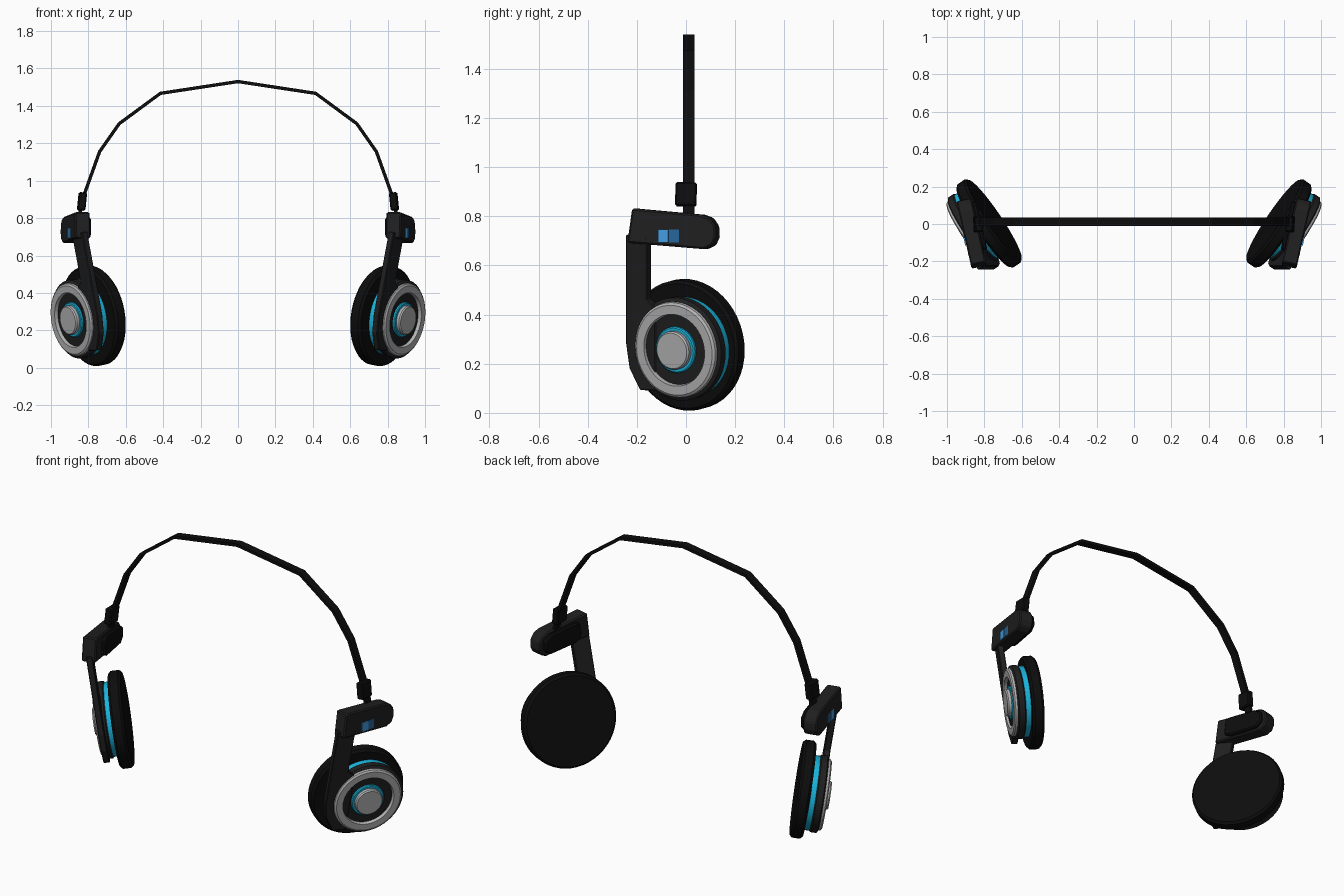
import bpy, bmesh, math
from mathutils import Vector, Matrix

if "Cube" in bpy.data.objects:
    bpy.data.objects.remove(bpy.data.objects["Cube"])


def material(name, rgb):
    m = bpy.data.materials.new(name)
    m.diffuse_color = (*rgb, 1)
    m.use_nodes = True
    m.node_tree.nodes["Principled BSDF"].inputs["Base Color"].default_value = m.diffuse_color
    return m


BLACK = material("black", (0.004, 0.004, 0.004))
DARK = material("dark_grey", (0.014, 0.014, 0.014))
SILVER = material("silver", (0.45, 0.45, 0.45))
CYAN = material("cyan", (0.01, 0.46, 0.72))
BLUE = material("blue", (0.06, 0.34, 0.75))
DEEP_BLUE = material("deep_blue", (0.02, 0.13, 0.32))


def frame(origin, a, b, c):
    """Matrix from local (a, b, c) axes to world."""
    m = Matrix((a, b, c)).transposed().to_4x4()
    m.translation = origin
    return m


def finish(name, bm, mat, mirror=True, bevel=0, smooth=False):
    bmesh.ops.recalc_face_normals(bm, faces=bm.faces)
    me = bpy.data.meshes.new(name)
    bm.to_mesh(me)
    bm.free()
    me.materials.append(mat)
    ob = bpy.data.objects.new(name, me)
    bpy.context.collection.objects.link(ob)
    if smooth:
        bpy.context.view_layer.objects.active = ob
        ob.select_set(True)
        bpy.ops.object.shade_smooth_by_angle(angle=math.radians(30))
        ob.select_set(False)
    if bevel:
        mod = ob.modifiers.new("edge", "BEVEL")
        mod.width = bevel
        mod.segments = 1
    if mirror:
        ob.modifiers.new("other_side", "MIRROR")
    return ob


def prism(name, mtx, outline, d0, d1, mat, **kw):
    """Outline in local a/b, extruded along local c."""
    bm = bmesh.new()
    lo = [bm.verts.new(mtx @ Vector((x, y, d0))) for x, y in outline]
    hi = [bm.verts.new(mtx @ Vector((x, y, d1))) for x, y in outline]
    bm.faces.new(lo[::-1])
    bm.faces.new(hi)
    n = len(outline)
    for i in range(n):
        j = (i + 1) % n
        bm.faces.new((lo[i], lo[j], hi[j], hi[i]))
    return finish(name, bm, mat, **kw)


def lathe(name, mtx, profile, mat, closed=False, seg=48):
    """Profile of (radius, depth) spun about local c."""
    bm = bmesh.new()
    rings = []
    for r, d in profile:
        rings.append([bm.verts.new(mtx @ Vector((r * math.cos(t), r * math.sin(t), d)))
                      for t in (2 * math.pi * k / seg for k in range(seg))])
    pairs = list(zip(rings, rings[1:]))
    if closed:
        pairs.append((rings[-1], rings[0]))
    else:
        bm.faces.new(rings[0])
        bm.faces.new(rings[-1])
    for p, q in pairs:
        for k in range(seg):
            j = (k + 1) % seg
            bm.faces.new((p[k], p[j], q[j], q[k]))
    return finish(name, bm, mat, smooth=True)


def rect(x0, x1, y0, y1):
    return [(x0, y0), (x1, y0), (x1, y1), (x0, y1)]


# Ear cup frame: c points outward, forward and slightly down
n = Vector((0.82, -0.55, -0.15)).normalized()
v = Vector((-n.z, 0, n.x)).normalized()
u = v.cross(n)
P = Vector((0.775, 0.003, 0.277))
pad = frame(P, u, v, n)
cup = frame(P + 0.025 * u, u, v, n)

# Ear cup discs
lathe("ear_pad", pad, [(0.256, -0.035), (0.268, -0.022), (0.268, 0.022), (0.256, 0.035)], BLACK)
lathe("glow_disc", cup, [(0.205, 0.03), (0.205, 0.07)], CYAN)
lathe("cup_housing", cup, [(0.205, 0.065), (0.212, 0.072), (0.212, 0.105), (0.2, 0.112)], DARK)
lathe("silver_ring", cup, [(0.198, 0.108), (0.195, 0.124), (0.185, 0.131),
                           (0.148, 0.131), (0.143, 0.108)], SILVER, closed=True)
lathe("cyan_ring", cup, [(0.095, 0.108), (0.095, 0.122), (0.09, 0.126)], CYAN)
lathe("centre_knob", cup, [(0.079, 0.12), (0.079, 0.142), (0.073, 0.149)], SILVER)

# Flat arm rising along the front of the cup
prism("cup_arm", cup, [(-0.245, 0.45), (-0.142, 0.45), (-0.142, 0.19), (-0.1, 0.165),
                       (-0.1, -0.18), (-0.177, -0.185), (-0.228, -0.1), (-0.245, 0)],
      0.083, 0.118, DARK, bevel=0.004)

# Hinge bracket, turned slightly outward toward the back
a = Vector((0.22, 0.975, 0)).normalized()
up = Vector((0, 0, 1))
bracket = frame(Vector((0.868, -0.24, 0)), a, up, a.cross(up))
prism("hinge_bracket", bracket,
      [(0, 0.692), (0.02, 0.832), (0.31, 0.806), (0.345, 0.793), (0.368, 0.76),
       (0.37, 0.715), (0.355, 0.682), (0.32, 0.666)], -0.082, 0, DARK, bevel=0.007)
prism("bracket_inner_pad", bracket,
      [(0.08, 0.71), (0.09, 0.8), (0.12, 0.81), (0.3, 0.795), (0.345, 0.77),
       (0.35, 0.71), (0.31, 0.68), (0.12, 0.69)], -0.105, -0.078, BLACK, bevel=0.008)

# Slider switch on the outer face
prism("switch_button", bracket, rect(0.13, 0.173, 0.693, 0.747), -0.01, 0.006, BLUE)
prism("switch_slot", bracket, rect(0.173, 0.217, 0.693, 0.747), -0.01, 0.002, DEEP_BLUE)

# Clamp gripping the end of the band
lean = Vector((-0.1, 0.03, 1)).normalized()
side = Vector((0.05, 1, 0)).normalized()
side = (side - side.dot(lean) * lean).normalized()
clamp = frame(Vector((0.834, 0, 0.889)), side, lean, side.cross(lean))
prism("band_clamp", clamp, rect(-0.043, 0.043, -0.048, 0.048), -0.021, 0.021, BLACK, bevel=0.006)

# Faceted head band: strip offset along averaged normals
half = [(0.415, 1.467), (0.635, 1.305), (0.74, 1.155), (0.828, 0.91), (0.853, 0.79)]
path = [Vector((-x, z)) for x, z in reversed(half)] + [Vector((0, 1.53))] + [Vector(p) for p in half]
outer, inner = [], []
for i, p in enumerate(path):
    t = (path[min(i + 1, len(path) - 1)] - path[max(i - 1, 0)]).normalized()
    off = Vector((-t.y, t.x)) * 0.009
    outer.append(p + off)
    inner.append(p - off)
bm = bmesh.new()
rows = [[bm.verts.new((q.x, y, q.y)) for q, y in ((o, -0.012), (o, 0.034), (k, 0.034), (k, -0.012))]
        for o, k in zip(outer, inner)]
for r, s in zip(rows, rows[1:]):
    for k in range(4):
        j = (k + 1) % 4
        bm.faces.new((r[k], r[j], s[j], s[k]))
bm.faces.new(rows[0])
bm.faces.new(rows[-1])
finish("head_band", bm, BLACK, mirror=False)
